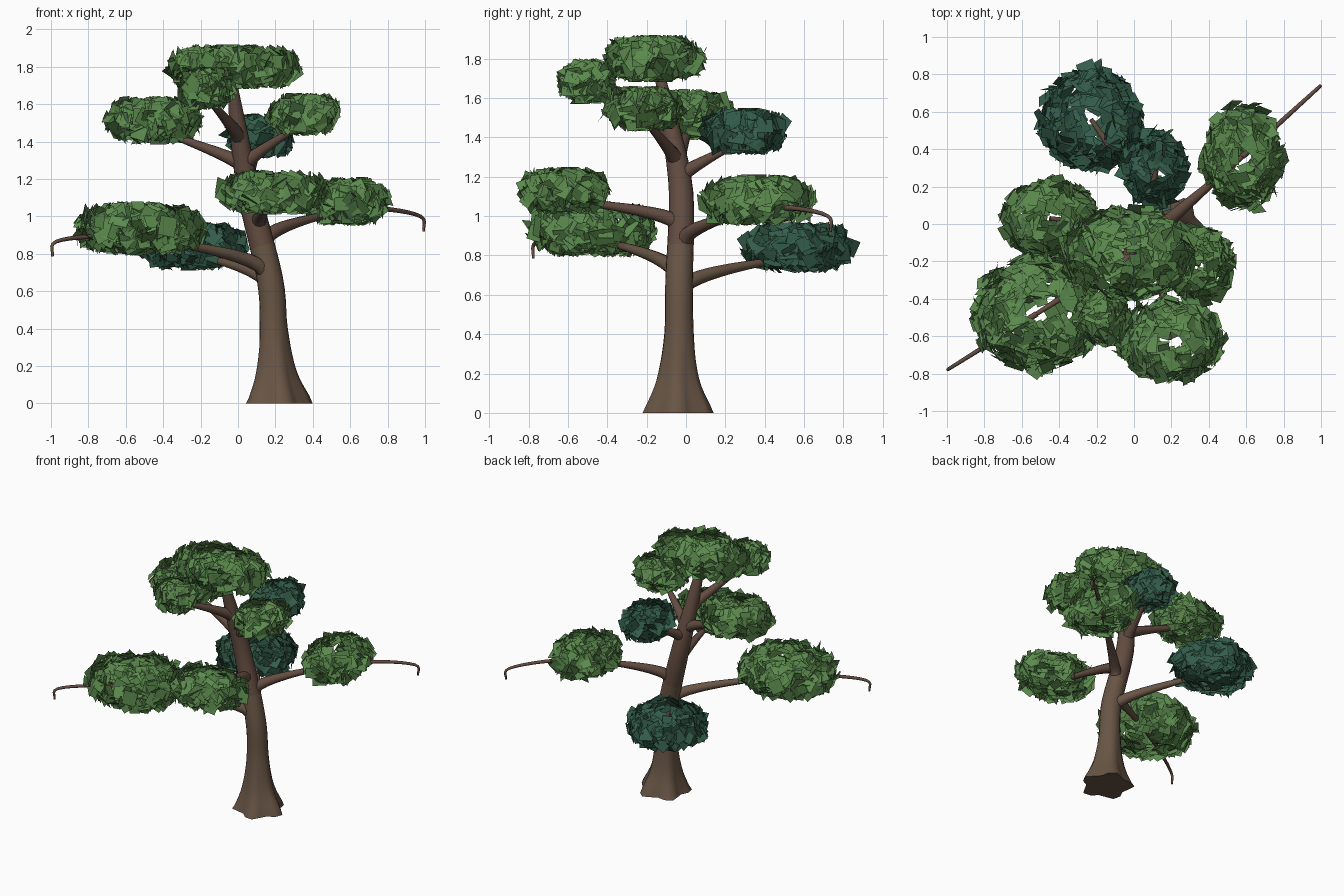
import bpy, bmesh, math, random
from mathutils import Vector, Matrix

random.seed(7)
if "Cube" in bpy.data.objects:
    bpy.data.objects.remove(bpy.data.objects["Cube"], do_unlink=True)


def make_material(name, rgb):
    mat = bpy.data.materials.new(name)
    mat.use_nodes = True
    mat.diffuse_color = (*rgb, 1)
    bsdf = next(n for n in mat.node_tree.nodes if n.type == "BSDF_PRINCIPLED")
    bsdf.inputs["Base Color"].default_value = (*rgb, 1)
    return mat


bark = make_material("brown bark", (0.14, 0.092, 0.06))
upper_bark = make_material("reddish bark", (0.125, 0.073, 0.053))
leaf_green = make_material("leaf green", (0.105, 0.255, 0.075))
dark_green = make_material("dark leaf green", (0.034, 0.11, 0.07))


def finish(name, bm, mats):
    mesh = bpy.data.meshes.new(name)
    bm.to_mesh(mesh)
    bm.free()
    for mat in mats:
        mesh.materials.append(mat)
    obj = bpy.data.objects.new(name, mesh)
    bpy.context.collection.objects.link(obj)


def smooth_path(points, steps=5):
    """Catmull-Rom samples through (x, y, z, radius) points."""
    p = [Vector(q) for q in points]
    p = [2 * p[0] - p[1]] + p + [2 * p[-1] - p[-2]]
    out = []
    for a, b, c, d in zip(p, p[1:], p[2:], p[3:]):
        for s in range(steps):
            t = s / steps
            out.append(b + (c - a) * t / 2 + (a - 2.5 * b + 2 * c - d / 2) * t * t
                       + (3 * b - a - 3 * c + d) / 2 * t ** 3)
    return out + [p[-2]]


def limb(name, path, sides=10, root_lobes=0):
    """Tapered tube along a path; lobes flare the foot into roots."""
    bm = bmesh.new()
    rings = []
    side = Vector((1, 0, 0))
    for i, point in enumerate(path):
        before, after = path[max(i - 1, 0)], path[min(i + 1, len(path) - 1)]
        tangent = (after - before).to_3d().normalized()
        if root_lobes and i == 0:
            tangent = Vector((0, 0, 1))
        side = (side - tangent * side.dot(tangent)).normalized()
        other = tangent.cross(side)
        lobe = root_lobes * max(0, 1 - 2 * point.z) ** 1.5
        ring = []
        for k in range(sides):
            a = math.tau * k / sides
            r = point.w * (1 + lobe * math.cos(5 * a + 0.4))
            offset = side * math.cos(a) + other * math.sin(a)
            ring.append(bm.verts.new(point.to_3d() + r * offset))
        rings.append(ring)
    for low, high in zip(rings, rings[1:]):
        for k in range(sides):
            bm.faces.new((low[k - 1], low[k], high[k], high[k - 1]))
    bm.faces.new(rings[0][::-1])
    bm.faces.new(rings[-1])
    for face in bm.faces:
        face.smooth = len(face.verts) == 4
        face.material_index = int(face.calc_center_median().z > 0.85)
    finish(name, bm, (bark, upper_bark))


def foliage(name, centre, radii, mat):
    """Flattened pad of overlapping flat leaf cards."""
    bm = bmesh.new()
    core = radii - Vector((0.035, 0.035, 0.02))
    for _ in range(int(3000 * radii.x * radii.y) + 50):
        u = random.uniform(-0.97, 0.97)
        a = random.uniform(0, math.tau)
        flat = math.sqrt(1 - u * u)
        outward = Vector((flat * math.cos(a), flat * math.sin(a), u))
        depth = random.uniform(0.86, 1)
        lift = math.copysign(abs(u) ** 0.75, u)
        pos = depth * Vector((core.x * outward.x, core.y * outward.y, core.z * lift))
        normal = outward + Vector([random.gauss(0, 0.36) for _ in range(3)])
        turn = normal.to_track_quat("Z", "Y").to_matrix()
        turn = turn @ Matrix.Rotation(random.uniform(0, math.tau), 3, "Z")
        w, h = random.uniform(0.035, 0.055), random.uniform(0.03, 0.048)
        corners = []
        for x, y in ((-w, -h), (w, -h), (w, h), (-w, h)):
            p = pos + turn @ Vector((x, y, 0))
            p.z = max(-radii.z, min(radii.z, p.z))
            corners.append(bm.verts.new(centre + p))
        bm.faces.new(corners)
    finish(name, bm, (mat,))


def branch(name, start_z, end, rise):
    """Limb leaving the trunk at a height and levelling out toward its end."""
    root = min(trunk, key=lambda q: abs(q.z - start_z)).to_3d()
    path = []
    steps = 12
    for i in range(steps + 1):
        t = i / steps
        p = root.lerp(end, t)
        p.z = root.z + (end.z - root.z) * t ** rise
        path.append(Vector((*p, 0.045 - 0.033 * t ** 0.7)))
    limb(name, path)


def twig(name, start, tip):
    """Thin bare shoot whose last bit hangs down."""
    knee = start.lerp(tip, 0.96)
    knee.z = tip.z + 0.08
    middle = start.lerp(knee, 0.5)
    middle.z = start.z + 0.01
    stops = ((start, 0.016), (middle, 0.013), (knee, 0.01), (tip, 0.007))
    limb(name, smooth_path([(*p, r) for p, r in stops]), sides=8)


# Trunk, leaning and tapering upward
trunk = smooth_path([
    (0.21, -0.04, 0, 0.165), (0.2, -0.04, 0.17, 0.105), (0.19, -0.035, 0.4, 0.075),
    (0.17, -0.035, 0.67, 0.07), (0.06, -0.025, 1.12, 0.062),
    (0, -0.085, 1.48, 0.045), (-0.04, -0.15, 1.79, 0.018)])
limb("trunk", trunk, sides=20, root_lobes=0.16)

# Foliage pads: centre, radii, colour, and the height where the branch starts
pads = {
    "back_low": ((-0.23, 0.56, 0.84), (0.31, 0.31, 0.13), dark_green, 0.62),
    "right_low": ((-0.52, -0.48, 0.935), (0.38, 0.35, 0.145), leaf_green, 0.7),
    "left_low": ((0.58, 0.36, 1.08), (0.245, 0.32, 0.13), leaf_green, 0.83),
    "front_low": ((0.19, -0.62, 1.13), (0.32, 0.25, 0.12), leaf_green, 0.9),
    "back_high": ((0.12, 0.29, 1.43), (0.2, 0.24, 0.12), dark_green, 1.2),
    "right_high": ((-0.45, 0.03, 1.515), (0.29, 0.24, 0.13), leaf_green, 1.25),
    "left_high": ((0.35, -0.22, 1.545), (0.21, 0.235, 0.115), leaf_green, 1.3),
    "front_high": ((-0.17, -0.5, 1.685), (0.175, 0.17, 0.115), leaf_green, 1.38),
    "crown": ((-0.03, -0.16, 1.8), (0.39, 0.275, 0.12), leaf_green, None),
}
tips = {"right_low": (-0.992, -0.776, 0.785), "left_low": (0.993, 0.735, 0.92)}

for name, (centre, radii, mat, start_z) in pads.items():
    centre = Vector(centre)
    foliage(name + "_foliage", centre, Vector(radii), mat)
    end = centre - Vector((0, 0, 0.05))
    if start_z:
        branch(name + "_branch", start_z, end, 0.45 if "low" in name else 0.85)
    if name in tips:
        twig(name + "_twig", end, Vector(tips[name]))
